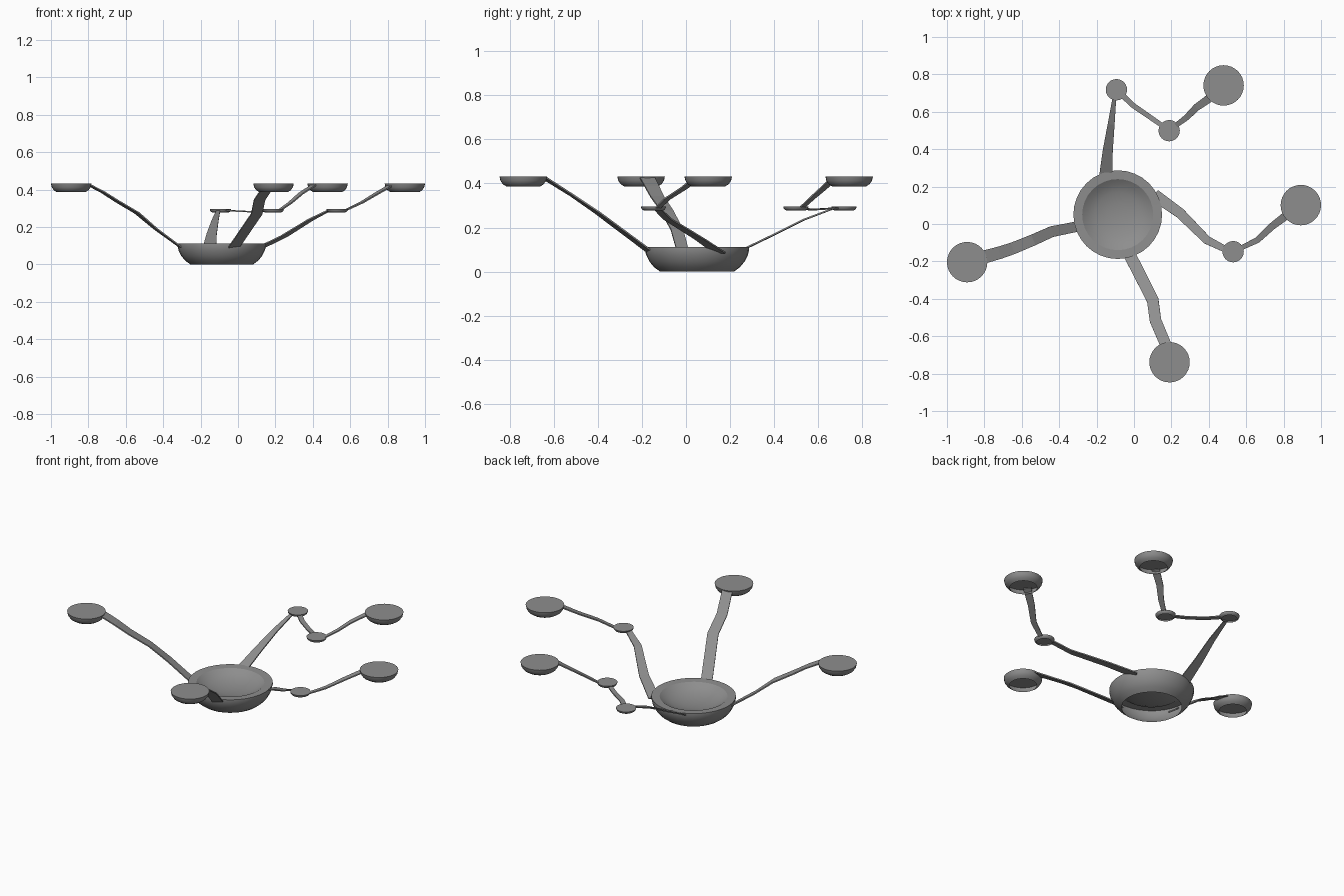
import bpy, bmesh, math
from mathutils import Vector

if "Cube" in bpy.data.objects:
    bpy.data.objects.remove(bpy.data.objects["Cube"])

DY = -0.006   # small shift to centre the whole model on y

metal = bpy.data.materials.new("dark_grey")
metal.diffuse_color = (0.27, 0.27, 0.27, 1)
metal.use_nodes = True
metal.node_tree.nodes["Principled BSDF"].inputs["Base Color"].default_value = metal.diffuse_color


def finish(bm, name, smooth):
    bmesh.ops.recalc_face_normals(bm, faces=bm.faces[:])
    me = bpy.data.meshes.new(name)
    bm.to_mesh(me)
    bm.free()
    me.materials.append(metal)
    ob = bpy.data.objects.new(name, me)
    bpy.context.collection.objects.link(ob)
    if smooth:
        bpy.ops.object.select_all(action='DESELECT')
        ob.select_set(True)
        bpy.context.view_layer.objects.active = ob
        bpy.ops.object.shade_smooth_by_angle(angle=math.radians(30))
    return ob


def lathe(name, x, y, profile, sides=32):
    """Open-bottomed shell: profile runs (radius, z) from the lower lip to the top centre."""
    bm = bmesh.new()
    rings = []
    for r, z in profile:
        if r == 0:
            rings.append([bm.verts.new((x, y + DY, z))] * sides)
        else:
            rings.append([bm.verts.new((x + r * math.cos(2 * math.pi * i / sides),
                                        y + DY + r * math.sin(2 * math.pi * i / sides), z))
                          for i in range(sides)])
    for a, b in zip(rings, rings[1:]):
        for i in range(sides):
            j = (i + 1) % sides
            quad = [a[i], a[j], b[j], b[i]]
            bm.faces.new(list(dict.fromkeys(quad)))
    return finish(bm, name, True)


def arm(name, points, w0, w1, thick=0.007):
    """Flat tapering ribbon along a bent path."""
    bm = bmesh.new()
    pts = [Vector((x, y + DY, z)) for x, y, z in points]
    rings = []
    for i, p in enumerate(pts):
        t = (pts[min(i + 1, len(pts) - 1)] - pts[max(i - 1, 0)]).normalized()
        side = t.cross(Vector((0, 0, 1))).normalized()
        up = side.cross(t).normalized() * thick / 2
        side *= (w0 + (w1 - w0) * i / (len(pts) - 1)) / 2
        rings.append([bm.verts.new(p + s * side + u * up)
                      for s, u in ((-1, -1), (1, -1), (1, 1), (-1, 1))])
    for a, b in zip(rings, rings[1:]):
        for i in range(4):
            j = (i + 1) % 4
            bm.faces.new((a[i], a[j], b[j], b[i]))
    bm.faces.new(rings[0])
    bm.faces.new(rings[-1])
    return finish(bm, name, False)


# central bowl: outer wall, flat rim and sunken dish
lathe("central_bowl", -0.087, 0.056,
      [(0.168, 0), (0.195, 0.02), (0.216, 0.045), (0.231, 0.075), (0.237, 0.1), (0.237, 0.112),
       (0.19, 0.11), (0.16, 0.09), (0.12, 0.074), (0.06, 0.063), (0, 0.06)])

# large plates
for name, x, y in (("left_plate", -0.892, -0.198), ("front_plate", 0.19, -0.733),
                   ("right_plate", 0.892, 0.107), ("back_plate", 0.479, 0.747)):
    lathe(name, x, y, [(0.076, 0.386), (0.093, 0.397), (0.104, 0.413),
                       (0.108, 0.432), (0, 0.432)])

# small plates at the joints
for name, x, y in (("right_joint_plate", 0.53, -0.142), ("back_joint_plate", -0.094, 0.724),
                   ("back_middle_joint_plate", 0.188, 0.505)):
    lathe(name, x, y, [(0.042, 0.277), (0.05, 0.281), (0.055, 0.287),
                       (0.057, 0.295), (0, 0.295)], 24)

# arms from the bowl to the plates and between the plates
arm("left_arm", [(-0.29, -0.005, 0.08), (-0.44, -0.035, 0.19), (-0.54, -0.08, 0.275),
                 (-0.65, -0.125, 0.34), (-0.72, -0.148, 0.385), (-0.80, -0.17, 0.427)],
    0.055, 0.07)
arm("front_arm", [(-0.03, -0.145, 0.08), (0.10, -0.40, 0.27), (0.115, -0.51, 0.345),
                  (0.17, -0.64, 0.427)], 0.065, 0.06)
arm("right_inner_arm", [(0.11, 0.16, 0.085), (0.245, 0.065, 0.15), (0.39, -0.08, 0.24),
                        (0.485, -0.127, 0.288)], 0.065, 0.035)
arm("right_outer_arm", [(0.572, -0.122, 0.288), (0.66, -0.08, 0.33), (0.74, -0.005, 0.378),
                        (0.825, 0.06, 0.427)], 0.025, 0.045)
arm("back_inner_arm", [(-0.152, 0.255, 0.095), (-0.14, 0.40, 0.165), (-0.122, 0.54, 0.235),
                       (-0.105, 0.68, 0.288)], 0.07, 0.02)
arm("back_middle_arm", [(-0.055, 0.688, 0.288), (-0.005, 0.64, 0.285), (0.085, 0.578, 0.281),
                        (0.15, 0.533, 0.287)], 0.03, 0.025)
arm("back_outer_arm", [(0.22, 0.53, 0.288), (0.28, 0.575, 0.33), (0.335, 0.63, 0.378),
                       (0.41, 0.683, 0.427)], 0.025, 0.045)
